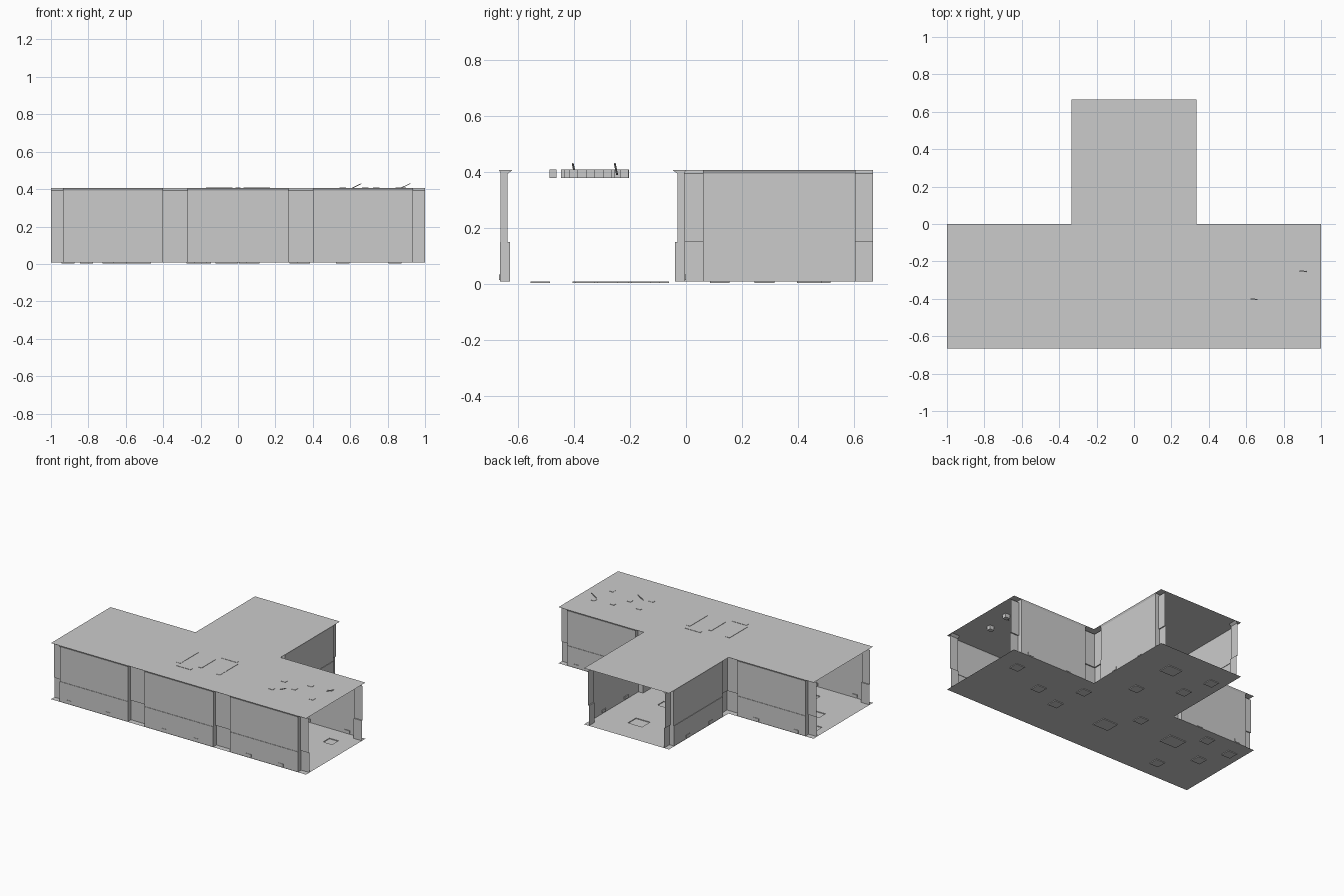
import bpy, bmesh, math
from mathutils import Matrix, Vector

if "Cube" in bpy.data.objects:
    bpy.data.objects.remove(bpy.data.objects["Cube"])

FLOOR, TOP, E = 0.008, 0.406, 2 / 3
H = 1 / 3


def finish(name, bm, merge=True):
    if merge:
        bmesh.ops.remove_doubles(bm, verts=bm.verts, dist=1e-5)
    me = bpy.data.meshes.new(name)
    bm.to_mesh(me)
    bm.free()
    ob = bpy.data.objects.new(name, me)
    bpy.context.collection.objects.link(ob)
    return ob


def quad(bm, pts):
    return bm.faces.new([bm.verts.new(p) for p in pts])


def box(bm, loc, size, tilt=0, spin=0):
    m = (Matrix.Translation(loc) @ Matrix.Rotation(spin, 4, 'Z')
         @ Matrix.Rotation(tilt, 4, 'Y') @ Matrix.Diagonal((*size, 1)))
    bmesh.ops.create_cube(bm, size=1, matrix=m)


# T-shaped sheet with sunken rectangular tiles (x, y, width, depth)
def tee_sheet(name, z, tiles, sink, up):
    bm = bmesh.new()
    rects = [(x - w / 2, x + w / 2, y - d / 2, y + d / 2) for x, y, w, d in tiles]
    xs = sorted({-1, 1, -H, H} | {v for r in rects for v in r[:2]})
    ys = sorted({-E, 0, E} | {v for r in rects for v in r[2:]})
    for a, b in zip(xs, xs[1:]):
        for c, d in zip(ys, ys[1:]):
            mx, my = (a + b) / 2, (c + d) / 2
            if my > 0 and abs(mx) > H:
                continue
            low = any(r[0] < mx < r[1] and r[2] < my < r[3] for r in rects)
            h = z + (sink if low else 0)
            quad(bm, [(a, c, h), (b, c, h), (b, d, h), (a, d, h)])
    for a, b, c, d in rects:
        ring = [(a, c), (b, c), (b, d), (a, d)]
        for p, q in zip(ring, ring[1:] + ring[:1]):
            quad(bm, [(*p, z), (*q, z), (*q, z + sink), (*p, z + sink)])
    if not up:
        bmesh.ops.reverse_faces(bm, faces=bm.faces)
    return finish(name, bm)


# Wall sheet: a plan outline lofted through levels of (z, panel depth, pillar depth)
LEVELS = [(FLOOR, .003, .039), (.15, .003, .039), (.15, .006, .031),
          (.393, .006, .031), (TOP, 0, .048)]


def wall(name, plan, sx=1):
    bm = bmesh.new()
    rows = [[bm.verts.new((sx * x, y, z)) for x, y in plan(p, q)] for z, p, q in LEVELS]
    for r0, r1 in zip(rows, rows[1:]):
        for i in range(len(r0) - 1):
            bm.faces.new((r0[i], r0[i + 1], r1[i + 1], r1[i]))
    if sx > 0:
        bmesh.ops.reverse_faces(bm, faces=bm.faces)
    return finish(name, bm, False)


def front_plan(p, q):
    pts = [(-1, q)]
    for a, b in ((-.935, -.4), (-.27, .27), (.4, .935)):
        pts += [(a, q), (a, p), (b, p), (b, q)]
    return [(x, d - E) for x, d in reversed(pts + [(1, q)])]


def corner_plan(p, q):
    return [(1, -q), (.935, -q), (.935, -p), (.4, -p), (.4, -q), (H - q, -q),
            (H - q, .06), (H - p, .06), (H - p, .605), (H - q, .605), (H - q, E)]


wall("front_wall", front_plan)
wall("right_corner_wall", corner_plan)
wall("left_corner_wall", corner_plan, -1)

# Floor with worn, sunken tiles
spots = [(.08, .12), (-.18, .28), (-.24, .48), (.84, -.16), (.56, -.28), (.35, -.36),
         (.31, -.13), (-.2, -.17), (-.69, -.095), (-.63, -.52), (-.81, -.32), (-.91, -.14)]
tiles = [(x, y, .07, .07) for x, y in spots]
tiles += [(.06, .44, .11, .09), (-.06, -.355, .12, .1), (-.53, -.244, .13, .1)]
tee_sheet("floor", FLOOR, tiles, -.005, True)

# Plain ceiling
tee_sheet("ceiling", TOP, [], 0, False)

# Ceiling light frame at the crossing, just breaking the surface
bm = bmesh.new()
for s in (-1, 1):
    box(bm, (s * .155, -.345, .393), (.03, .2, .03))
    box(bm, (s * .09, -.345 + s * .13, .393), (.12, .025, .03))
box(bm, (0, -.345, .396), (.025, .16, .025))
finish("ceiling_light_frame", bm)

# Broken fixture pieces over the right arm, with two loose strips
bm = bmesh.new()
for x, y in ((.56, -.42), (.56, -.28), (.68, -.34), (.74, -.24), (.86, -.4), (.88, -.22)):
    box(bm, (x, y, .393), (.035, .03, .03))
finish("broken_fixture_pieces", bm)
bm = bmesh.new()
for x, y in ((.62, -.4), (.88, -.25)):
    box(bm, (x, y, .41), (.09, .006, .004), tilt=-.45, spin=-.1)
finish("loose_strips", bm)

# Small skirting boxes set into the wall bases
bm = bmesh.new()
for x in (-.86, -.55, -.12, .14, .55, .8):
    box(bm, (x, -E + .005, .024), (.04, .009, .02))
for s in (-1, 1):
    for x in (.55, .86):
        box(bm, (s * x, -.004, .024), (.04, .009, .02))
    for y in (.2, .45):
        box(bm, (s * (H - .004), y, .024), (.009, .04, .02))
finish("skirting_boxes", bm)
